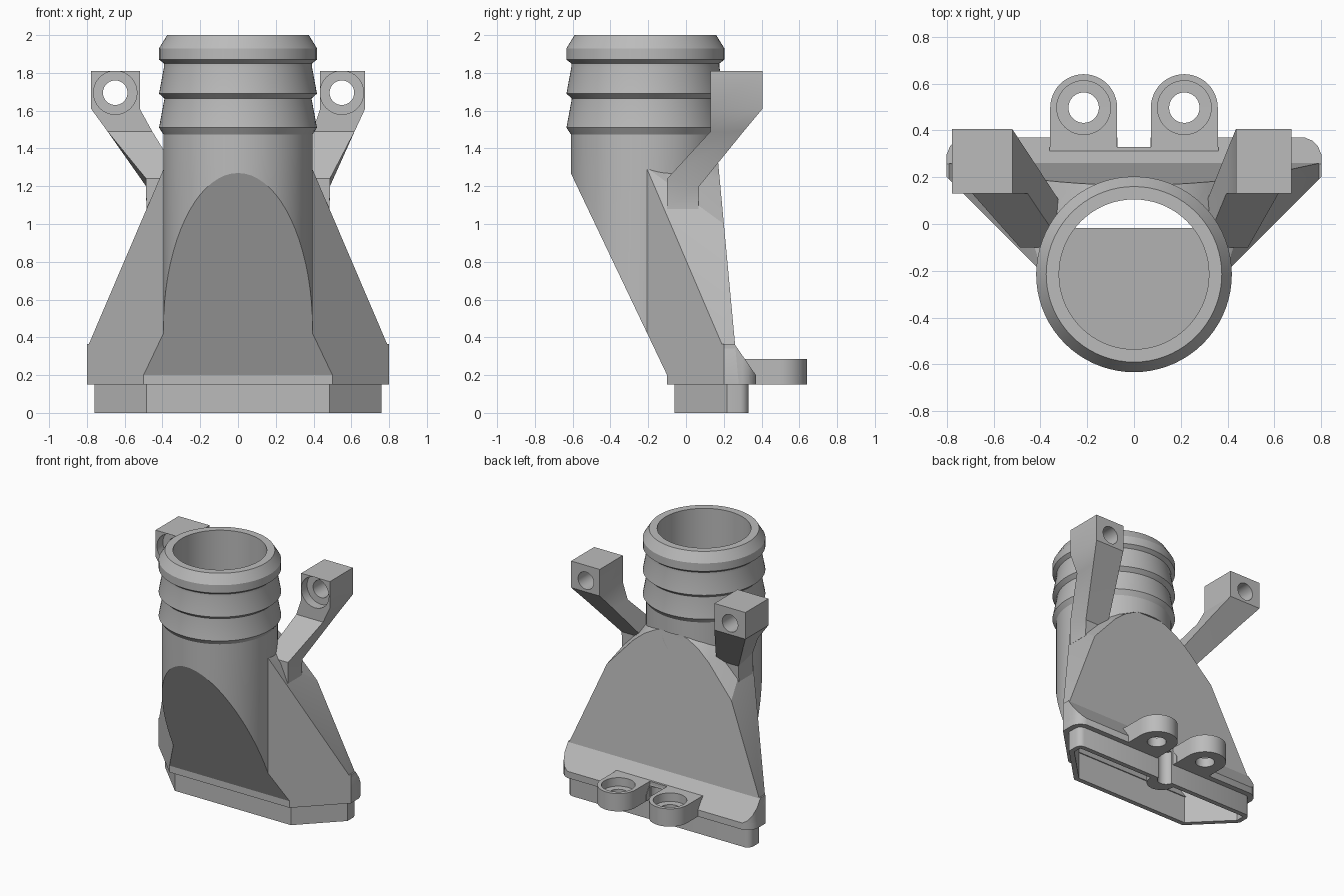
import bpy, bmesh, math
from mathutils import Vector

if "Cube" in bpy.data.objects:
    bpy.data.objects.remove(bpy.data.objects["Cube"], do_unlink=True)

GREY = (0.5, 0.5, 0.5, 1)
grey = bpy.data.materials.new("plain grey")
grey.use_nodes = True
grey.diffuse_color = GREY
grey.node_tree.nodes["Principled BSDF"].inputs["Base Color"].default_value = GREY

AXIS_Y = -0.215      # centre line of the hose tube
WALL = 0.075


def finish(name, bm):
    bmesh.ops.recalc_face_normals(bm, faces=bm.faces)
    mesh = bpy.data.meshes.new(name)
    bm.to_mesh(mesh)
    bm.free()
    mesh.materials.append(grey)
    ob = bpy.data.objects.new(name, mesh)
    bpy.context.collection.objects.link(ob)
    return ob


def carve(bm, planes, inset=0):
    """Trim a closed mesh by (point, outward normal) planes."""
    for point, normal in planes:
        n = Vector(normal).normalized()
        geom = bm.verts[:] + bm.edges[:] + bm.faces[:]
        bmesh.ops.bisect_plane(bm, geom=geom, dist=1e-5, plane_co=Vector(point) - n * inset,
                               plane_no=n, clear_outer=True)
        rim = [e for e in bm.edges if e.is_boundary]
        if rim:
            bmesh.ops.holes_fill(bm, edges=rim, sides=0)
    return bm


def box(x0, x1, y0, y1, z0, z1):
    bm = bmesh.new()
    bmesh.ops.create_cube(bm, size=1)
    for v in bm.verts:
        v.co = ((x0 + x1) / 2 + v.co.x * (x1 - x0), (y0 + y1) / 2 + v.co.y * (y1 - y0),
                (z0 + z1) / 2 + v.co.z * (z1 - z0))
    return bm


def loft(rings):
    """Closed solid through equal-length rings of points."""
    bm = bmesh.new()
    rows = [[bm.verts.new(p) for p in ring] for ring in rings]
    n = len(rows[0])
    for low, high in zip(rows, rows[1:]):
        for i in range(n):
            j = (i + 1) % n
            bm.faces.new((low[i], low[j], high[j], high[i]))
    bm.faces.new(rows[0][::-1])
    bm.faces.new(rows[-1])
    return bm


def lathe(profile, cx, cy, axis="z", segments=72):
    """Turned solid; profile holds (radius, position along axis)."""
    rings = []
    for r, h in profile:
        ring = []
        for i in range(segments):
            a = math.tau * i / segments
            u, w = cx + r * math.cos(a), cy + r * math.sin(a)
            ring.append((u, w, h) if axis == "z" else (u, h, w))
        rings.append(ring)
    return loft(rings)


def cut(ob, cutters):
    bpy.context.view_layer.objects.active = ob
    for c in cutters:
        mod = ob.modifiers.new("cut", "BOOLEAN")
        mod.operation, mod.solver, mod.object = "DIFFERENCE", "EXACT", c
        bpy.ops.object.modifier_apply(modifier=mod.name)


# Trimming planes shared by the outside and the hollow
sides = (-1, 1)
front_edge = [((0, -0.1, 0), (0, -1, 0))]
outline = [((0, 0.37, 0), (0, 1, 0))]
for s in sides:
    outline += [((0.5 * s, -0.1, 0), (s, -1, 0)), ((0.8 * s, 0, 0), (s, 0, 0))]
    for deg in (22.5, 45, 67.5):
        c, d = math.cos(math.radians(deg)), math.sin(math.radians(deg))
        outline.append(((s * (0.71 + 0.09 * c), 0.28 + 0.09 * d, 0), (s * c, d, 0)))
front_slope = [((0, -0.1, 0.2), (0, -1.07, -0.51))]
back_slope = [((0, 0.26, 0.36), (0, 1, 0.093))]
flare = front_slope + [((0, 0.37, 0.2), (0, 0.16, 0.11))]
slopes = front_slope + back_slope
slopes += [((0.8 * s, 0, 0.34), (0.96 * s, 0, 0.41)) for s in sides]
for i in range(-4, 5):
    x = i * 0.09
    slopes.append(((x, 0.17, 1.37 - 1.47 * x * x), (2.94 * x, 0.4, 1)))


def funnel(z0, inset):
    return carve(box(-1, 1, -0.9, 0.6, z0, 1.7), outline + slopes, inset)


def foot(z0, z1, inset):
    return carve(box(-1, 1, -0.6, 0.6, z0, z1), outline + flare, inset)


def base_slab(z0, z1, inset):
    return carve(box(-1, 1, -0.6, 0.6, z0, z1), outline + front_edge, inset)


# Cutters
bore = finish("bore_cutter", carve(lathe([(0.32, 0.1), (0.32, 2.2)], 0, AXIS_Y), front_slope, WALL))
hollow = finish("hollow_cutter", funnel(0.14, WALL))
foot_hollow = finish("foot_cutter", foot(0.13, 0.34, WALL))
mouth = finish("mouth_cutter", base_slab(-0.1, 0.201, WALL))
notch = finish("notch_cutter", lathe([(0.06, -0.1), (0.06, 0.25)], 0, 0.34, segments=32))
gap = finish("gap_cutter", box(-0.07, 0.07, 0.329, 0.7, 0.1, 0.4))
inside = [bore, hollow, foot_hollow, mouth]
cutters = inside + [notch, gap]
parts = []


def part(name, bm, cuts):
    ob = finish(name, bm)
    cut(ob, cuts)
    parts.append(ob)


# Ribbed hose tube
part("hose_connector", lathe([(0.395, 1.36), (0.395, 1.475), (0.418, 1.51), (0.39, 1.66), (0.39, 1.665),
                              (0.418, 1.69), (0.392, 1.83), (0.392, 1.85), (0.418, 1.87), (0.418, 1.93),
                              (0.375, 2.0)], 0, AXIS_Y), [bore])
part("tube_lower", carve(lathe([(0.395, 0.16), (0.395, 1.37)], 0, AXIS_Y),
                         front_slope + back_slope), inside)

# Flared duct, flange and mouth skirt
part("duct_body", funnel(0.15, 0), inside + [notch, gap])
part("duct_foot", foot(0.15, 0.365, 0), inside + [notch, gap])
part("base_flange", base_slab(0.15, 0.2, 0), inside + [notch, gap])
part("mouth_skirt", base_slab(0, 0.16, 0.04), [mouth, notch])
part("skirt_boss", carve(lathe([(0.1, 0), (0.1, 0.24)], 0, 0.29, segments=32),
                         [((0, 0.329, 0), (0, 1, 0))]), [notch])

# Rear screw lugs
part("lug_plate", box(-0.36, 0.36, 0.25, 0.328, 0.15, 0.284), inside + [notch])
for s, label in ((1, "left"), (-1, "right")):
    cx = 0.215 * s
    shape = [(cx - 0.143, 0.31), (cx + 0.143, 0.31)]
    shape += [(cx + 0.143 * math.cos(a), 0.497 + 0.143 * math.sin(a))
              for a in (math.pi * i / 24 for i in range(25))]
    hole = finish("lug_hole_cutter", lathe([(0.065, 0), (0.065, 0.22), (0.115, 0.2201), (0.115, 0.4)],
                                           cx, 0.497, segments=40))
    cutters.append(hole)
    part(label + "_lug", loft([[(x, y, z) for x, y in shape] for z in (0.15, 0.284)]), [hole])


# Bent mounting arms with a screw eye
def section(s, x0, x1, y0, y1, z, z_back):
    return [(s * x0, y0, z), (s * x1, y0, z), (s * x1, y1, z_back), (s * x0, y1, z_back)]


for s, label, x0, x1, hx in ((1, "left", 0.435, 0.673, 0.55), (-1, "right", 0.52, 0.778, 0.65)):
    knee_in, knee_out = x0 + 0.3 * (0.3 - x0), x1 + 0.3 * (0.487 - x1)
    arm = loft([section(s, 0.33, 0.485, -0.1, 0.065, 1.08, 1.08),
                section(s, 0.30, 0.487, -0.1, 0.07, 1.24, 1.2),
                section(s, knee_in, knee_out, 0.13, 0.305, 1.49, 1.49),
                section(s, x0, x1, 0.13, 0.405, 1.61, 1.61),
                section(s, x0, x1, 0.13, 0.405, 1.81, 1.81)])
    hole = finish("eye_cutter", lathe([(0.065, 0.6), (0.065, 0.2), (0.115, 0.1999), (0.115, 0)],
                                      s * hx, 1.695, "y", 40))
    cutters.append(hole)
    part(label + "_arm", arm, inside + [hole])

for c in cutters:
    bpy.data.objects.remove(c, do_unlink=True)

# Smooth round walls, keep hard edges
bpy.ops.object.select_all(action="DESELECT")
for ob in parts:
    ob.select_set(True)
bpy.context.view_layer.objects.active = parts[0]
bpy.ops.object.shade_smooth_by_angle(angle=math.radians(25))
